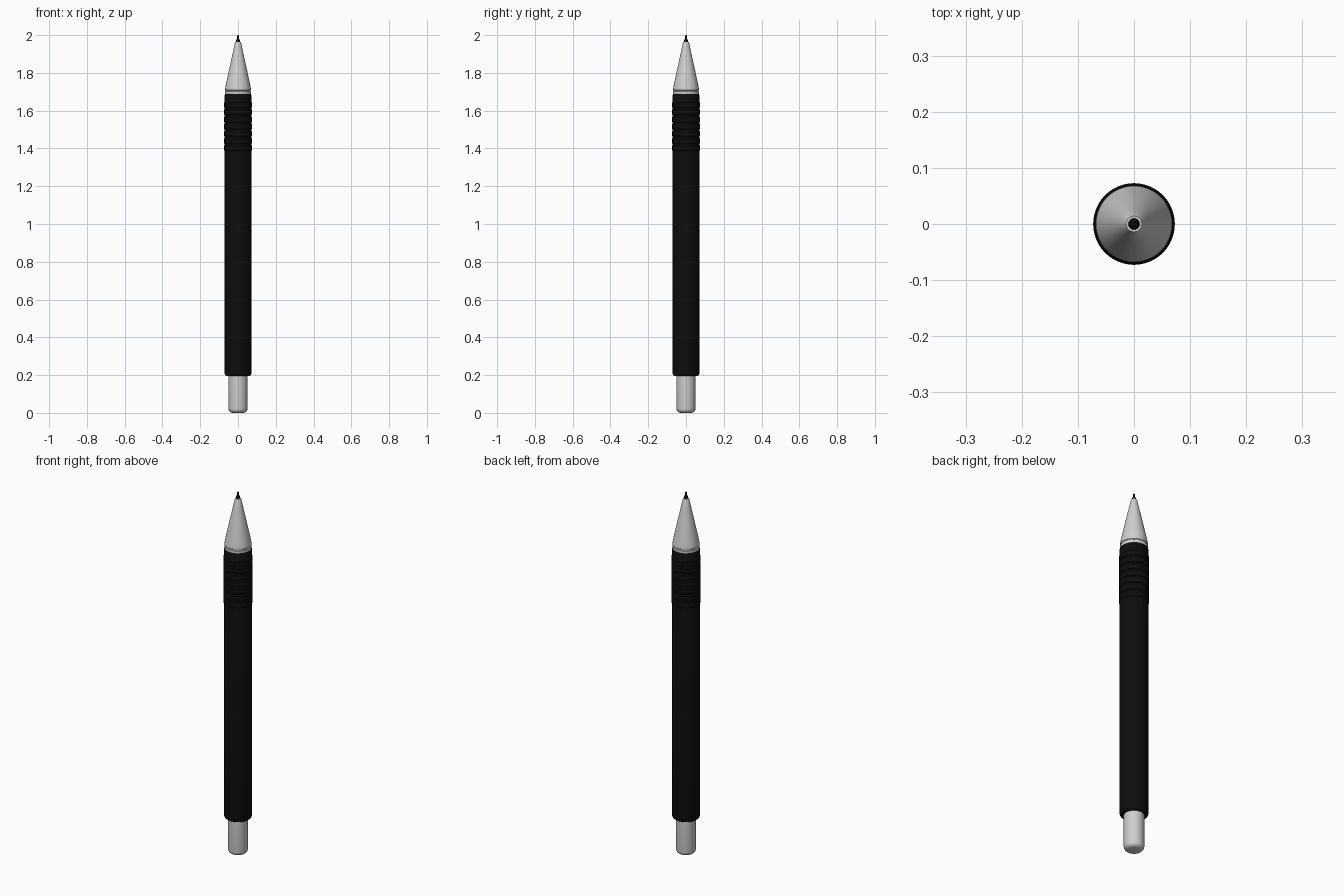
import bpy, bmesh, math

if "Cube" in bpy.data.objects:
    bpy.data.objects.remove(bpy.data.objects["Cube"])

SEG = 48

def material(name, v):
    m = bpy.data.materials.new(name)
    m.diffuse_color = (v, v, v, 1)
    m.use_nodes = True
    m.node_tree.nodes["Principled BSDF"].inputs["Base Color"].default_value = m.diffuse_color
    return m

silver = material("silver metal", 0.62)
black = material("black plastic", 0.004)
graphite = material("dark graphite", 0.006)

def lathe(name, profile, mat, seg=SEG):
    """Revolve a list of (radius, z) about the z axis and cap both ends."""
    bm = bmesh.new()
    rings = []
    for r, z in profile:
        rings.append([bm.verts.new((r * math.cos(2 * math.pi * i / seg),
                                    r * math.sin(2 * math.pi * i / seg), z))
                      for i in range(seg)])
    for a, b in zip(rings, rings[1:]):
        for i in range(seg):
            j = (i + 1) % seg
            bm.faces.new((a[i], a[j], b[j], b[i]))
    bm.faces.new(rings[0][::-1])
    bm.faces.new(rings[-1])
    me = bpy.data.meshes.new(name)
    bm.to_mesh(me)
    bm.free()
    me.materials.append(mat)
    ob = bpy.data.objects.new(name, me)
    bpy.context.collection.objects.link(ob)
    bpy.ops.object.select_all(action='DESELECT')
    ob.select_set(True)
    bpy.context.view_layer.objects.active = ob
    bpy.ops.object.shade_smooth_by_angle(angle=math.radians(35))
    return ob

def round_corner(r, z, rad, n=5):
    """Rounded lower outside corner, from the bottom face up to the wall."""
    return [(r - rad + rad * math.sin(t), z + rad - rad * math.cos(t))
            for t in (math.pi / 2 * i / n for i in range(n + 1))]

# Push button at the lower end
lathe("push_button", round_corner(0.05, 0.0, 0.022) + [(0.05, 0.22)], silver)

# Barrel with a rounded lower rim
R = 0.0705
lathe("barrel", round_corner(R, 0.195, 0.014) + [(R, 1.683), (R - 0.003, 1.69)], black)

# Ribbed grip: raised bands with narrow grooves between them
grip = []
pitch, z0 = 0.038, 1.385
for i in range(7):
    z = z0 + i * pitch
    grip += [(R - 0.001, z), (0.0728, z + 0.004),
             (0.0728, z + 0.030), (R - 0.001, z + 0.034)]
lathe("ribbed_grip", grip, black)

# Collar between barrel and tip
lathe("collar", [(0.066, 1.68), (0.068, 1.69), (0.068, 1.702), (0.065, 1.704),
                 (0.065, 1.708), (0.068, 1.71), (0.068, 1.718)], silver)

# Slightly bulging conical tip
lathe("tip_cone", [(0.068, 1.717), (0.063, 1.745), (0.051, 1.80), (0.039, 1.855),
                   (0.027, 1.91), (0.0165, 1.958), (0.014, 1.964)], silver)

# Sleeve and lead
lathe("lead_sleeve", [(0.010, 1.95), (0.010, 1.972), (0.007, 1.98)], graphite, 16)
lathe("lead", [(0.005, 1.97), (0.005, 1.996), (0.003, 2.0)], graphite, 12)
